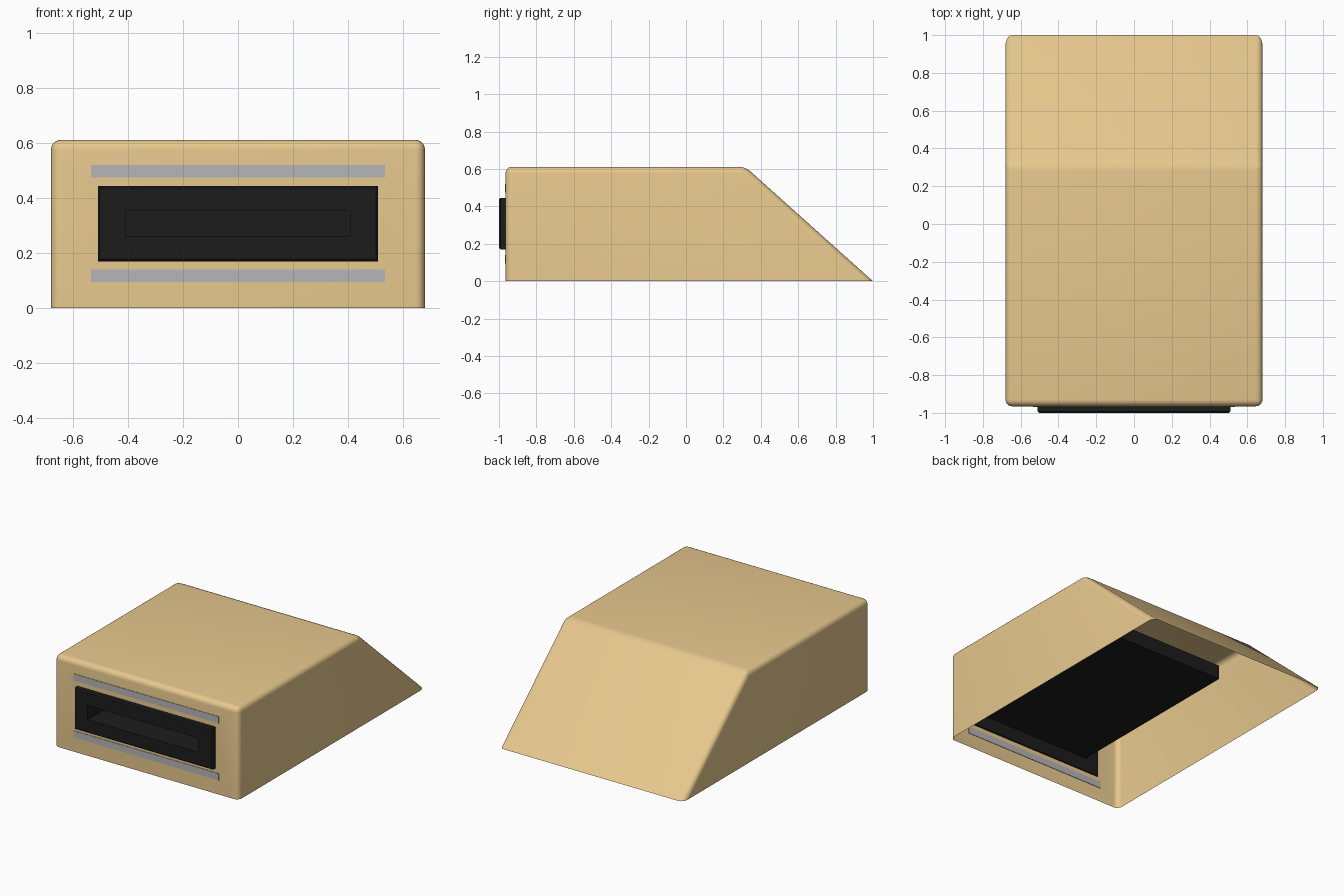
import bpy, bmesh, math

if "Cube" in bpy.data.objects:
    bpy.data.objects.remove(bpy.data.objects["Cube"])


def material(name, rgb):
    m = bpy.data.materials.new(name)
    m.diffuse_color = (*rgb, 1)
    m.use_nodes = True
    m.node_tree.nodes["Principled BSDF"].inputs["Base Color"].default_value = m.diffuse_color
    return m


def make_object(name, bm, mat):
    me = bpy.data.meshes.new(name)
    bm.to_mesh(me)
    bm.free()
    ob = bpy.data.objects.new(name, me)
    bpy.context.collection.objects.link(ob)
    me.materials.append(mat)
    bpy.ops.object.select_all(action='DESELECT')
    ob.select_set(True)
    bpy.context.view_layer.objects.active = ob
    bpy.ops.object.shade_smooth_by_angle(angle=math.radians(35))
    return ob


tan = material("tan", (0.80, 0.58, 0.27))
black = material("black", (0.012, 0.012, 0.012))
grey = material("grey", (0.47, 0.47, 0.48))

# Wedge shell: side profile extruded across x, open underneath, rounded edges
HALF, FRONT = 0.68, -0.965
profile = [(FRONT, 0), (FRONT, 0.612), (0.317, 0.612), (1.0, 0)]
bm = bmesh.new()
left, right = [[bm.verts.new((x, y, z)) for y, z in profile] for x in (-HALF, HALF)]
bm.faces.new(left)
bm.faces.new(right[::-1])
for i in range(3):
    bm.faces.new((left[i], right[i], right[i + 1], left[i + 1]))
bmesh.ops.recalc_face_normals(bm, faces=bm.faces[:])
if sum(f.normal.z * f.calc_area() for f in bm.faces) < 0:
    bmesh.ops.reverse_faces(bm, faces=bm.faces[:])
bmesh.ops.bevel(bm, geom=[e for e in bm.edges if not e.is_boundary],
                offset=0.035, segments=5, profile=0.5, affect='EDGES')
# Opening in the front wall, hidden behind the bezel
front = max((f for f in bm.faces if f.normal.y < -0.99), key=lambda f: f.calc_area())
bmesh.ops.inset_individual(bm, faces=[front], thickness=0.05)
mid = front.calc_center_median()
for v in front.verts:
    v.co.x = 0.49 if v.co.x > mid.x else -0.49
    v.co.z = 0.425 if v.co.z > mid.z else 0.19
bmesh.ops.delete(bm, geom=[front], context='FACES')
make_object("wedge_shell", bm, tan)

# Bezel with a deep slot: rectangular rings joined in sequence, closed at the back
OUTER, SLOT = (0.51, 0.17, 0.445), (0.41, 0.26, 0.355)
BACK, E = -0.955, 0.008
EASED = (OUTER[0] - E, OUTER[1] + E, OUTER[2] - E)
rings = [(SLOT, BACK), (OUTER, BACK), (OUTER, -1 + E), (EASED, -1),
         (SLOT, -1), (SLOT, 0.335)]
bm = bmesh.new()
loops = []
for (hx, z0, z1), y in rings:
    loops.append([bm.verts.new(c) for c in
                  ((-hx, y, z0), (hx, y, z0), (hx, y, z1), (-hx, y, z1))])
for a, b in zip(loops, loops[1:]):
    for i in range(4):
        j = (i + 1) % 4
        bm.faces.new((a[i], a[j], b[j], b[i]))
bm.faces.new(loops[-1])
make_object("slot_bezel", bm, black)

# Grey strips above and below the bezel, showing on both sides of the wall
for name, z in (("lower_strip", 0.118), ("upper_strip", 0.498)):
    bm = bmesh.new()
    bmesh.ops.create_cube(bm, size=1)
    for v in bm.verts:
        v.co = (v.co.x * 1.07, FRONT + v.co.y * 0.006, z + v.co.z * 0.045)
    make_object(name, bm, grey)
